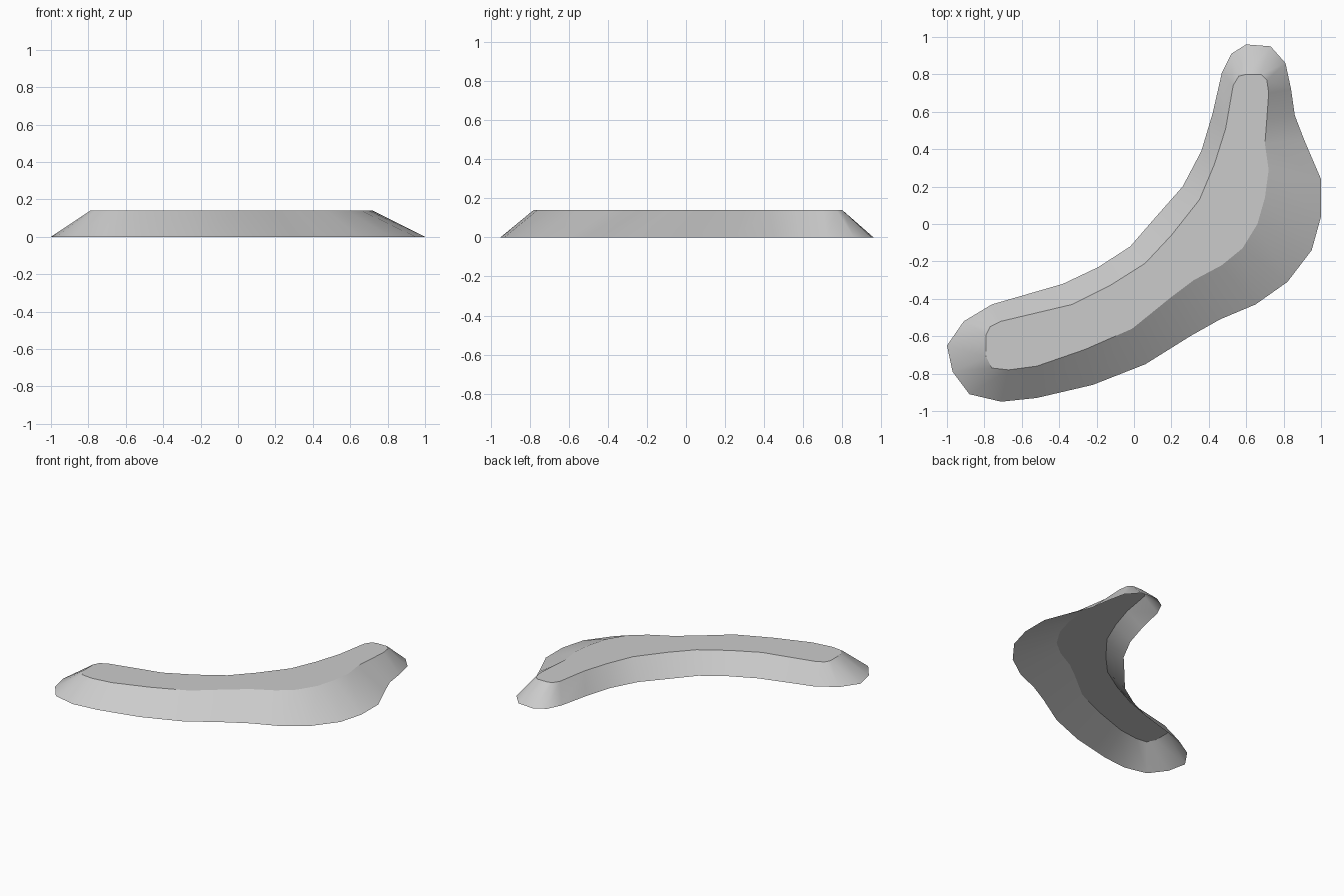
import bpy
import bmesh

default_cube = bpy.data.objects.get("Cube")
if default_cube:
    bpy.data.objects.remove(default_cube, do_unlink=True)

HEIGHT = 0.14

# Curved footprint, each foot point paired with the rim point above it (hundredths)
outer_flank = [
    ((60, 96), (60, 80)), ((73, 95), (68, 80)), ((81, 86), (71, 77)),
    ((84, 72), (72, 70)), ((86, 58), (71, 56)), ((91, 45), (70, 43)),
    ((100, 24), (72, 29)), ((100, 4), (70, 14)), ((95, -14), (66, 0)),
    ((82, -31), (58, -13)), ((65, -43), (47, -22)), ((46, -51), (32, -30)),
    ((30, -60), (20, -39)), ((6, -75), (-1, -56)), ((-22, -86), (-26, -67)),
    ((-52, -93), (-52, -76)),
]
inner_flank = [
    ((-71, -95), (-67, -78)), ((-88, -91), (-76, -77)), ((-97, -79), (-79, -71)),
    ((-100, -65), (-79, -59)), ((-91, -52), (-77, -55)), ((-76, -43), (-71, -52)),
    ((-38, -32), (-33, -43)), ((-19, -23), (-13, -33)), ((-2, -12), (6, -21)),
    ((11, 3), (20, -6)), ((26, 20), (35, 13)), ((36, 39), (43, 32)),
    ((42, 59), (49, 51)), ((47, 81), (53, 74)), ((52, 91), (56, 79)),
]


def make_material(name, colour):
    material = bpy.data.materials.new(name)
    material.use_nodes = True
    material.diffuse_color = colour
    shader = next(n for n in material.node_tree.nodes if n.type == "BSDF_PRINCIPLED")
    shader.inputs["Base Color"].default_value = colour
    return material


def make_ring(bm, points, height):
    return [bm.verts.new((x / 100, y / 100, height)) for x, y in points]


def build_mound(name, pairs, material):
    bm = bmesh.new()
    foot = make_ring(bm, [pair[0] for pair in pairs], 0)
    rim = make_ring(bm, [pair[1] for pair in pairs], HEIGHT)

    # Sloping sides, left open underneath
    count = len(pairs)
    for i in range(count):
        following = (i + 1) % count
        bm.faces.new((foot[following], foot[i], rim[i], rim[following]))

    # Flat top with a crisp rim
    top = bm.faces.new(list(reversed(rim)))
    for face in bm.faces:
        face.smooth = True
    for edge in top.edges:
        edge.smooth = False
    bmesh.ops.triangulate(bm, faces=[top])

    mesh = bpy.data.meshes.new(name)
    bm.to_mesh(mesh)
    bm.free()
    mesh.materials.append(material)
    mound = bpy.data.objects.new(name, mesh)
    bpy.context.collection.objects.link(mound)
    return mound


stone_grey = make_material("stone_grey", (0.6, 0.6, 0.6, 1))
build_mound("curved_mound", outer_flank + inner_flank, stone_grey)
